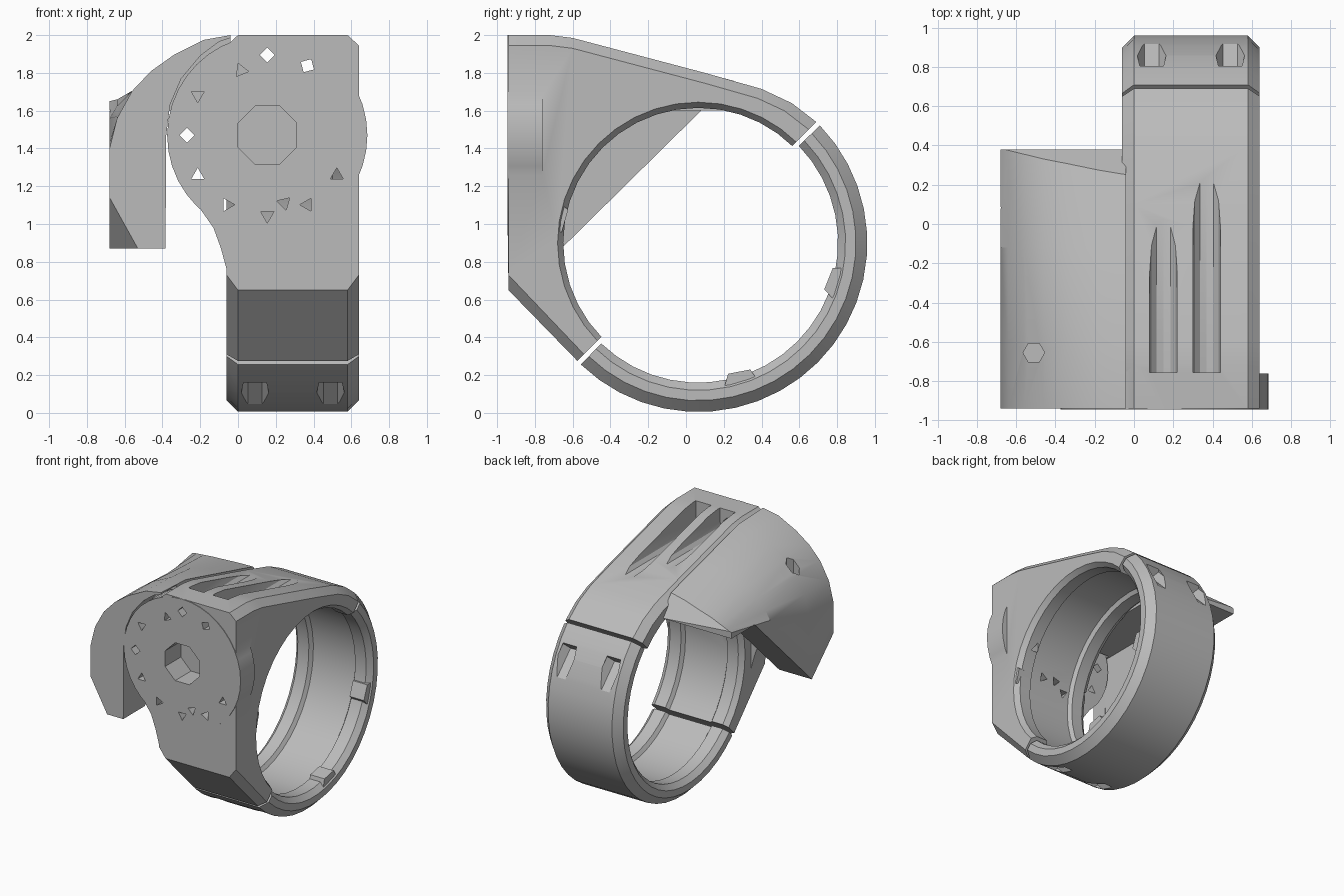
import bpy, bmesh
from math import sin, cos, radians, pi
from mathutils import Vector

cube = bpy.data.objects.get("Cube")
if cube:
    bpy.data.objects.remove(cube, do_unlink=True)

grey = bpy.data.materials.new("plain_grey")
grey.use_nodes = True
grey.diffuse_color = (0.5, 0.5, 0.5, 1)
grey.node_tree.nodes["Principled BSDF"].inputs["Base Color"].default_value = (0.5, 0.5, 0.5, 1)

CY, CZ = 0.065, 0.9          # ring axis
DX, DZ = 0.155, 1.47         # round plate centre
LEFT, RIGHT = -0.06, 0.64    # sides of the clamp


def loft(name, sections):
    """Skin a row of equal-length outlines and cap both ends."""
    bm = bmesh.new()
    rows = [[bm.verts.new(p) for p in s] for s in sections]
    n = len(rows[0])
    for a, b in zip(rows, rows[1:]):
        for i in range(n):
            j = (i + 1) % n
            bm.faces.new((a[i], a[j], b[j], b[i]))
    bm.faces.new(rows[0])
    bm.faces.new(rows[-1])
    bmesh.ops.recalc_face_normals(bm, faces=bm.faces)
    mesh = bpy.data.meshes.new(name)
    bm.to_mesh(mesh)
    bm.free()
    mesh.materials.append(grey)
    ob = bpy.data.objects.new(name, mesh)
    bpy.context.collection.objects.link(ob)
    return ob


def prism(name, pts, axis, a, b):
    place = {"x": lambda p, t: (t, p[0], p[1]),
             "y": lambda p, t: (p[0], t, p[1]),
             "z": lambda p, t: (p[0], p[1], t)}[axis]
    return loft(name, [[place(p, t) for p in pts] for t in (a, b)])


def circle(cx, cy, r, n, turn=0.0):
    return [(cx + r * cos(turn + 2 * pi * i / n), cy + r * sin(turn + 2 * pi * i / n))
            for i in range(n)]


def activate(ob):
    bpy.ops.object.select_all(action='DESELECT')
    ob.select_set(True)
    bpy.context.view_layer.objects.active = ob


def combine(ob, other, op='DIFFERENCE'):
    mod = ob.modifiers.new("combine", 'BOOLEAN')
    mod.operation, mod.object, mod.solver = op, other, 'EXACT'
    activate(ob)
    bpy.ops.object.modifier_apply(modifier=mod.name)
    bpy.data.objects.remove(other, do_unlink=True)


def slice_off(ob, a, b, c, away):
    """Cut along the plane through three points, dropping the side that 'away' points to."""
    a, b, c = Vector(a), Vector(b), Vector(c)
    normal = (b - a).cross(c - a)
    if normal.dot(Vector(away)) < 0:
        normal.negate()
    bm = bmesh.new()
    bm.from_mesh(ob.data)
    cut = bmesh.ops.bisect_plane(bm, geom=bm.verts[:] + bm.edges[:] + bm.faces[:],
                                 plane_co=a, plane_no=normal, clear_outer=True)
    bmesh.ops.holes_fill(bm, edges=[e for e in cut["geom_cut"]
                                    if isinstance(e, bmesh.types.BMEdge)])
    bm.to_mesh(ob.data)
    bm.free()


# Upper clamp body, with chamfered top and lower slope
full = [(-.94, 2), (-.72, 2), (-.6, 1.985), (.1, 1.8), (.4, 1.715), (.56, 1.64),
        (.69, 1.54), (-.575, .275), (-.94, .65)]
inset = [(-.94, 1.945), (-.72, 1.945), (-.6, 1.93), (.1, 1.745), (.38, 1.665), (.52, 1.6),
         (.65, 1.5), (-.54, .31), (-.94, .73)]
body = loft("clamp_body", [[(x, y, z) for y, z in prof] for x, prof in
            ((LEFT, inset), (LEFT + .06, full), (RIGHT - .06, full), (RIGHT, inset))])

# Round front plate and the web below it
combine(body, prism("plate", circle(DX, DZ, .53, 40), "y", -.945, -.76), 'UNION')
web = [(-.3, 1.2), (-.2, 1.08), (-.13, .98), (-.09, .87), (-.055, .74), (.1, .8), (.1, 1.4)]
combine(body, prism("web", web, "y", -.942, -.76), 'UNION')

# Stepped bore
bore = [(LEFT - .02, .75), (LEFT, .745), (-.02, .715), (.08, .715), (.1, .745),
        (.48, .745), (.5, .715), (.6, .715), (RIGHT, .745), (RIGHT + .02, .75)]
combine(body, loft("bore", [[(x, y, z) for y, z in circle(CY, CZ, r, 40)] for x, r in bore]))

# Screw channels in the top
for x, z in ((.15, 1.89), (.37, 1.83)):
    u = [(x + .07 * cos(a), z + .07 * sin(a)) for a in
         (radians(180 + 30 * i) for i in range(7))]
    u += [(x + .07, 2.2), (x - .07, 2.2)]
    combine(body, prism("channel", u, "y", -.755, .45))

# Blind centre opening and the circle of small three- and four-sided holes
combine(body, prism("opening", circle(DX, DZ, .168, 8, pi / 8), "y", -1.1, -.74))
for deg, sides in ((90, 4), (60, 4), (-30, 3), (-60, 3), (-90, 3), (-120, 3),
                   (-150, 3), (180, 4), (150, 3), (112, 3), (-76, 3)):
    a = radians(deg)
    r = .37 if deg in (-76, 112) else .425
    hole = circle(DX + r * cos(a), DZ + r * sin(a), .04, sides, a)
    combine(body, prism("hole", hole, "y", -1.1, -.4))

# Lower strap: half-ring swept from split to split
section = [(LEFT, .78), (LEFT, .835), (0, .895), (.58, .895), (RIGHT, .835), (RIGHT, .78),
           (.6, .74), (.5, .74), (.48, .77), (.1, .77), (.08, .74), (-.02, .74)]
steps = 22
sweep = []
for i in range(steps + 1):
    a = radians(44 - 178 * i / steps)
    sweep.append([(x, CY + r * cos(a), CZ + r * sin(a)) for x, r in section])
strap = loft("lower_strap", sweep)

# Screw pockets at both ends of the strap
along = Vector((0, 1, -1)).normalized()
across = Vector((0, 1, 1)).normalized()
for side in (1, -1):
    for x in (.09, .49):
        base = Vector((x, CY, CZ)) + across * .855 * side
        ends = [[base + along * s + Vector((p, 0, 0)) + across * q
                 for p, q in circle(0, 0, .073, 6)] for s in (.17, .75)]
        combine(strap, loft("pocket", ends))

# Small grip wedges inside the ring
wedges = []
for deg in (-17, -74, 169):
    a = radians(deg)
    out = Vector((0, cos(a), sin(a)))
    tan = Vector((0, -sin(a), cos(a)))
    mid = Vector((0, CY, CZ)) + out * .78
    outline = ((-.1, .03), (.11, .03), (.08, -.06), (-.04, -.07))
    wedges.append(loft("grip_wedge", [[mid + tan * t + out * o + Vector((x, 0, 0))
                                       for t, o in outline] for x in (.5, .63)]))

# Side hook: top surface blends from a round front arc to a nearly straight back edge
xs = (-.04, -.18, -.34, -.46, -.56, -.64, -.68)
tops = ((-.94, (2, 1.975, 1.895, 1.81, 1.705, 1.56, 1.4)),
        (-.62, (1.985, 1.965, 1.89, 1.805, 1.705, 1.57, 1.43)),
        (-.12, (1.855, 1.845, 1.81, 1.77, 1.705, 1.625, 1.56)),
        (.38, (1.725, 1.715, 1.7, 1.69, 1.675, 1.66, 1.65)))
hook = loft("side_hook", [[(x, y, z) for x, z in zip(xs, zs)] + [(-.68, y, .8), (-.04, y, .8)]
                          for y, zs in tops])

# Clearance around the plate, and the open space under the hook behind it
gap = [(-.385, .7), (-.38, 1.47), (-.36, 1.63), (-.3, 1.77), (-.2, 1.89), (-.1, 1.965),
       (-.04, 1.985), (0, 1.985), (0, .7)]
combine(hook, prism("gap", gap, "y", -1, -.74))
combine(hook, prism("underside", [(-.385, .7), (-.38, 1.6), (0, 1.6), (0, .7)], "y", -.8, .5))
side = [(-1, .87), (-.66, .87), (.08, 1.6), (.5, 1.6), (.5, 2.1), (-1, 2.1)]
combine(hook, prism("side_trim", side, "x", -1, .2), 'INTERSECT')
combine(hook, prism("hook_hole", circle(-.51, -.655, .055, 6), "z", 1.6, 2.2))

# Slanted back face, and the slanted front corner at the tip of the leg
slice_off(hook, (-.04, .25, 1.76), (-.04, .38, 1.6), (-.66, .38, 1.655), (0, 1, 0))
slice_off(hook, (-.68, -.94, 1.14), (-.53, -.94, .87), (-.68, -.66, .87), (0, 0, -1))

for ob in [body, strap, hook] + wedges:
    activate(ob)
    bpy.ops.object.shade_smooth_by_angle(angle=radians(25))
